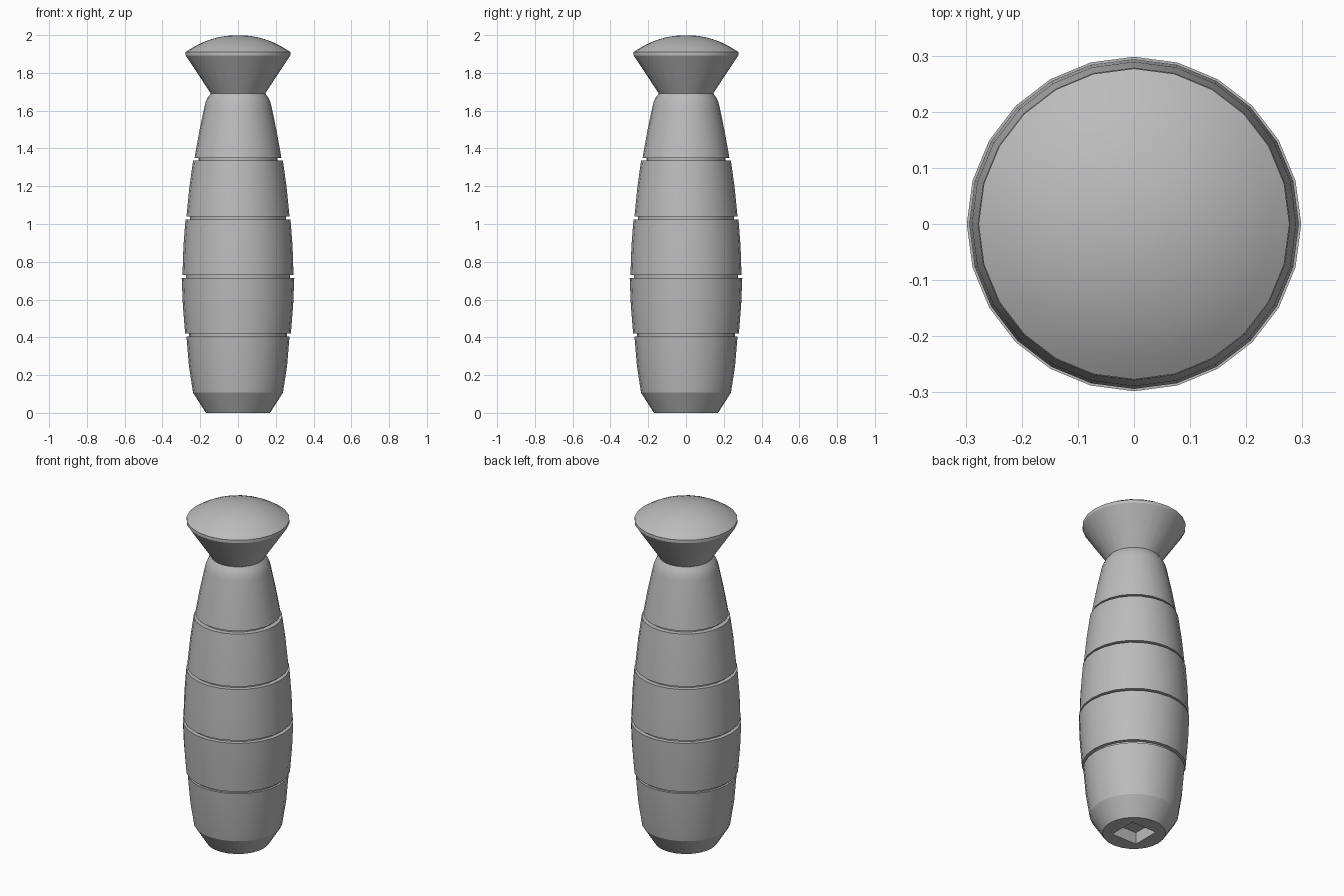
import bpy, bmesh, math

SIDES = 24

cube = bpy.data.objects.get("Cube")
if cube:
    bpy.data.objects.remove(cube, do_unlink=True)

grey = bpy.data.materials.new("mid_grey")
grey.use_nodes = True
colour = (0.5, 0.5, 0.5, 1)
grey.diffuse_color = colour
grey.node_tree.nodes["Principled BSDF"].inputs["Base Color"].default_value = colour


def lathe(name, rings):
    """Join rings of (radius, z, is_square) from bottom to top and cap both ends."""
    bm = bmesh.new()
    loops = []
    for r, z, square in rings:
        loop = []
        for i in range(SIDES):
            a = 2 * math.pi * i / SIDES
            c, s = math.cos(a), math.sin(a)
            k = r / max(abs(c), abs(s)) if square else r
            loop.append(bm.verts.new((k * c, k * s, z)))
        loops.append(loop)
    for low, high in zip(loops, loops[1:]):
        for i in range(SIDES):
            j = (i + 1) % SIDES
            bm.faces.new((low[i], low[j], high[j], high[i]))
    bm.faces.new(loops[0][::-1])
    bm.faces.new(loops[-1])
    bmesh.ops.recalc_face_normals(bm, faces=bm.faces)
    mesh = bpy.data.meshes.new(name)
    bm.to_mesh(mesh)
    bm.free()
    mesh.materials.append(grey)
    obj = bpy.data.objects.new(name, mesh)
    bpy.context.collection.objects.link(obj)
    bpy.ops.object.select_all(action="DESELECT")
    obj.select_set(True)
    bpy.context.view_layer.objects.active = obj
    bpy.ops.object.shade_smooth_by_angle(angle=math.radians(22))
    return obj


# Bulging grip: five sections parted by narrow grooves
sections = [
    [(0.238, 0.107), (0.26, 0.25), (0.273, 0.405)],
    [(0.28, 0.42), (0.292, 0.57), (0.298, 0.715)],
    [(0.294, 0.73), (0.289, 0.88), (0.278, 1.025)],
    [(0.273, 1.04), (0.258, 1.19), (0.238, 1.335)],
    [(0.23, 1.35), (0.205, 1.49), (0.178, 1.62), (0.172, 1.645),
     (0.16, 1.67), (0.145, 1.69)],
]
# Square socket sunk into the tapered foot
rings = [(0.083, 0.07, True), (0.083, 0, True), (0.17, 0, False)]
for n, section in enumerate(sections):
    if n:
        r, z = section[0]
        floor = r - 0.02
        rings += [(floor, sections[n - 1][-1][1], False), (floor, z, False)]
    rings += [(r, z, False) for r, z in section]
lathe("grip", rings)

# Flared cap with a shallow dome
RIM, RIM_Z, RISE = 0.277, 1.91, 0.09
ball = (RIM ** 2 + RISE ** 2) / (2 * RISE)
cap = [(0.143, 1.69, False), (RIM, 1.892, False)]
for i in range(8):
    r = RIM * (1 - i / 8)
    cap.append((r, RIM_Z + RISE - ball + math.sqrt(ball ** 2 - r ** 2), False))
lathe("end_cap", cap)
